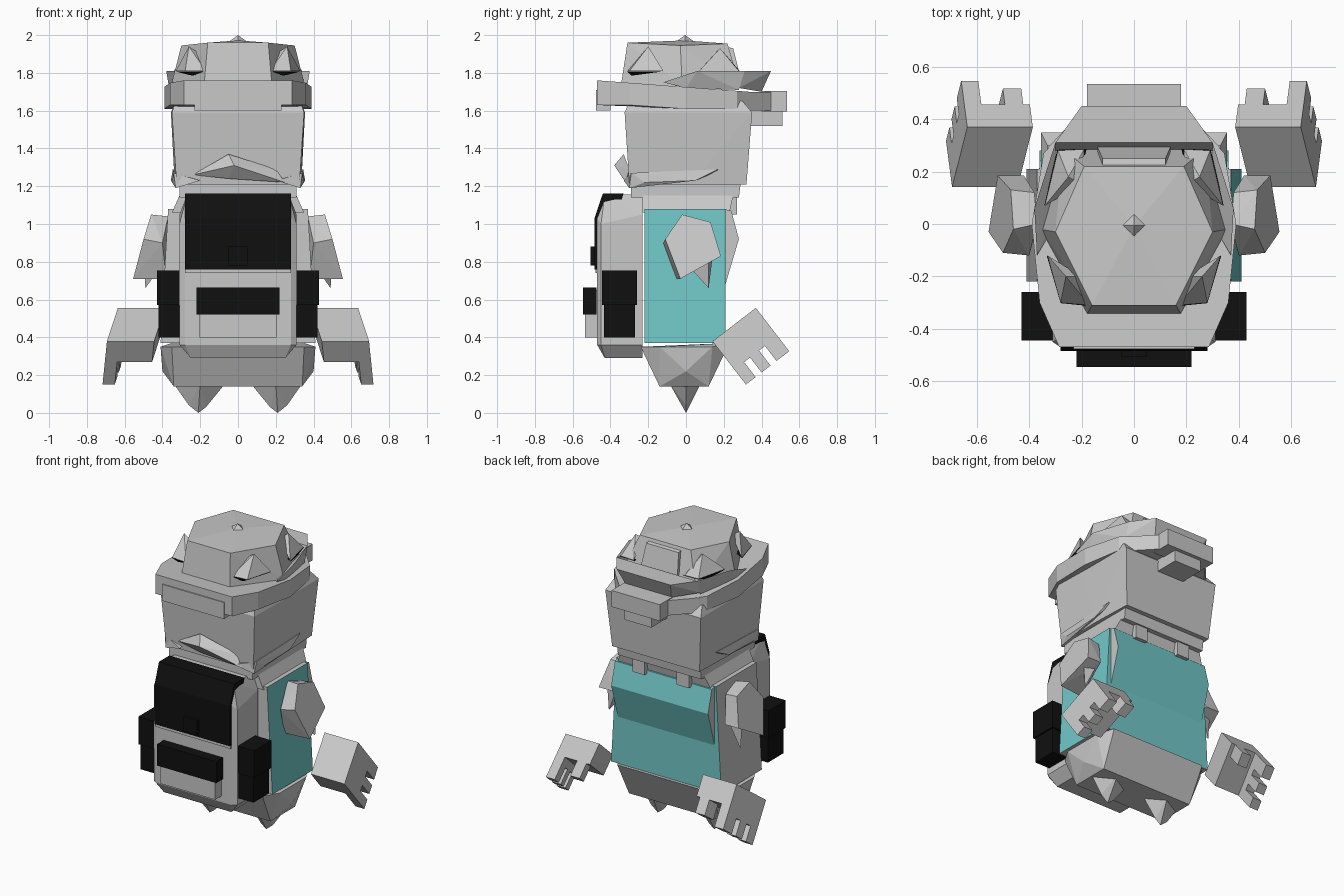
import bpy, bmesh, math
from mathutils import Vector


def material(name, rgb):
    m = bpy.data.materials.new(name)
    m.diffuse_color = (*rgb, 1)
    return m


GREY = material("light grey", (0.58, 0.58, 0.58))
TEAL = material("teal", (0.17, 0.58, 0.58))
BLACK = material("black", (0.005, 0.005, 0.005))


def finish(name, bm, mats, rule=None):
    bmesh.ops.recalc_face_normals(bm, faces=bm.faces)
    bm.normal_update()
    if rule:
        for f in bm.faces:
            f.material_index = 1 if rule(f.normal) else 0
    me = bpy.data.meshes.new(name)
    bm.to_mesh(me)
    bm.free()
    for m in mats:
        me.materials.append(m)
    ob = bpy.data.objects.new(name, me)
    bpy.context.collection.objects.link(ob)
    return ob


def hull(name, pts, mats=(GREY,), rule=None, sym=False):
    """Flat-faced convex solid; sym adds the mirrored points."""
    if sym:
        pts = list(pts) + [(-x, y, z) for x, y, z in pts]
    bm = bmesh.new()
    for p in pts:
        bm.verts.new(p)
    bmesh.ops.convex_hull(bm, input=bm.verts)
    bmesh.ops.delete(bm, geom=[v for v in bm.verts if not v.link_faces], context='VERTS')
    bmesh.ops.dissolve_limit(bm, angle_limit=0.02, verts=bm.verts, edges=bm.edges)
    return finish(name, bm, mats, rule)


def box(name, x, y, z, mat=GREY):
    return hull(name, [(a, b, c) for a in x for b in y for c in z], (mat,))


def pair(name, pts, mat=GREY):
    for s, side in ((1, "right"), (-1, "left")):
        hull(f"{side}_{name}", [(s * x, y, z) for x, y, z in pts], (mat,))


def block(x, y, z):
    return [(a, b, c) for a in x for b in y for c in z]


def profile(half, yz):
    return [(s * half, y, z) for s in (1, -1) for y, z in yz]


# Torso with teal front and one teal side
hull("torso", [(0.41, -0.22, 0.37), (0.41, 0.21, 0.37), (0.37, -0.22, 1.08), (0.37, 0.21, 1.08)],
     (GREY, TEAL), lambda n: n.x > 0.5 or n.y > 0.5, sym=True)
hull("chest_flap", profile(0.36, [(0.2, 1.08), (0.24, 1.07), (0.28, 0.92), (0.2, 0.65)]),
     (GREY, TEAL), lambda n: abs(n.x) < 0.5)
hull("collar", [(0.35, -0.23, 1.06), (0.35, 0.23, 1.06), (0.31, -0.23, 1.15), (0.31, 0.25, 1.15)], sym=True)
pair("collar_tab", block((0.12, 0.21), (0.2, 0.27), (1.05, 1.17)))

# Hips and pointed feet
hull("hips", [(0.41, 0.14, 0.35), (0.41, -0.14, 0.35), (0.35, 0.23, 0.37), (0.35, -0.24, 0.35),
              (0.40, 0.0, 0.22), (0.34, 0.12, 0.14), (0.34, -0.14, 0.14)], sym=True)
pair("foot", [(0.08, 0, 0.14), (0.33, 0, 0.14), (0.2, -0.09, 0.16), (0.2, 0.08, 0.16),
              (0.17, 0, 0.03), (0.21, 0, 0.0), (0.26, 0, 0.04)])

# Backpack with flap, buckle and pockets
hull("backpack", [(0.31, -0.45, 0.36), (0.31, -0.23, 0.36), (0.25, -0.43, 0.29), (0.25, -0.23, 0.29),
                  (0.28, -0.47, 0.36), (0.28, -0.47, 1.03), (0.31, -0.45, 1.0), (0.31, -0.23, 1.05),
                  (0.27, -0.43, 1.155), (0.27, -0.23, 1.155)], sym=True)
hull("backpack_flap", profile(0.28, [(-0.46, 0.76), (-0.485, 0.76), (-0.485, 1.03),
                                     (-0.44, 1.162), (-0.33, 1.162)]), (BLACK,))
box("flap_edge", (-0.28, 0.28), (-0.478, -0.46), (0.74, 0.76))
box("buckle", (-0.05, 0.05), (-0.505, -0.48), (0.78, 0.88), BLACK)
box("front_pocket", (-0.205, 0.205), (-0.535, -0.46), (0.4, 0.65))
box("front_pocket_flap", (-0.22, 0.22), (-0.545, -0.475), (0.52, 0.665), BLACK)
pair("side_pocket", block((0.3, 0.42), (-0.435, -0.27), (0.4, 0.6)), BLACK)
pair("side_pocket_flap", block((0.3, 0.43), (-0.445, -0.26), (0.57, 0.755)), BLACK)

# Sleeves
pair("sleeve", [(0.37, 0.0, 1.04), (0.46, -0.02, 1.05), (0.47, 0.13, 1.01), (0.38, 0.12, 1.0),
                (0.50, -0.11, 0.92), (0.40, -0.12, 0.90), (0.555, -0.03, 0.71), (0.38, -0.05, 0.71),
                (0.52, 0.185, 0.83), (0.42, 0.185, 0.83)])
pair("sleeve_point", [(0.42, 0.03, 0.76), (0.42, 0.14, 0.82), (0.50, 0.12, 0.8), (0.49, 0.12, 0.66)])


# Floating hands: u runs along the fingers, v across the palm
def hand_pts(x, u, v):
    return [(a + 0.08 * b - 0.2 * c, 0.255 + 0.61 * b + 0.79 * c, 0.4675 - 0.79 * b + 0.61 * c)
            for a, b, c in block(x, u, v)]


pair("palm", hand_pts((0.415, 0.665), (0, 0.14), (-0.145, 0.145)))
pair("finger_root", hand_pts((0.6, 0.665), (0.1, 0.19), (-0.145, 0.145)))
for i, v in enumerate(((-0.145, -0.08), (-0.04, 0.02), (0.06, 0.145))):
    pair(f"finger_{i + 1}", hand_pts((0.6, 0.665), (0.18, 0.29), v))
pair("thumb", hand_pts((0.44, 0.51), (0.13, 0.24), (0.06, 0.145)))

# Head
hull("neck", [(0.31, -0.29, 1.14), (0.31, 0.28, 1.14), (0.31, -0.29, 1.22), (0.31, 0.29, 1.22)], sym=True)
hull("head", [(0.325, -0.30, 1.21), (0.325, 0.32, 1.21), (0.335, 0.02, 1.21), (0.35, -0.325, 1.59),
              (0.355, 0.35, 1.59), (0.355, -0.07, 1.59), (0.33, -0.3, 1.65), (0.33, 0.3, 1.65)], sym=True)

# Neck scarf wedges
hull("scarf_knot", [(-0.24, -0.3, 1.26), (-0.05, -0.33, 1.37), (0.2, -0.3, 1.29),
                    (-0.02, -0.38, 1.31), (0.25, -0.32, 1.22), (-0.05, -0.32, 1.24)])
pair("scarf_end", [(0.2, -0.33, 1.23), (0.34, -0.29, 1.27), (0.35, -0.22, 1.22), (0.33, -0.3, 1.19),
                   (0.3, -0.25, 1.24), (0.355, 0.05, 1.23), (0.345, 0.17, 1.29), (0.32, 0.17, 1.28)])

# Tilted hat band, with the front piece and lamp
ring = [(0.285, -0.47), (0.36, -0.3), (0.39, 0.0), (0.345, 0.27), (0.2, 0.42)]
hull("hat_band", [(x, y, z) for x, y in ring
                  for z in (1.61 + 0.02 * (y < -0.1), 1.725 - 0.075 * y)], sym=True)
box("band_plate", (-0.23, 0.23), (-0.477, -0.4), (1.6, 1.71))
hull("lamp_housing", [(0.33, 0.29, z) for z in (1.6, 1.7)] + [(0.18, 0.45, z) for z in (1.6, 1.7)], sym=True)
box("lamp", (-0.18, 0.18), (0.4, 0.535), (1.595, 1.705))
box("lamp_base", (-0.1, 0.1), (0.33, 0.51), (1.52, 1.6))

# Flared hat peak
hull("hat_peak", [(0.17, 0.40, 1.70), (0.2, 0.45, 1.81), (0.2, 0.28, 1.72), (0.3, 0.31, 1.81),
                  (0.3, 0.28, 1.72)], sym=True)
pair("hat_peak_side", [(0.30, 0.31, 1.81), (0.3, 0.28, 1.71), (0.38, 0.06, 1.81), (0.36, 0.0, 1.72),
                       (0.3, 0.0, 1.72), (0.37, -0.12, 1.75)])

# Hat crown with button and front panel
hull("hat_crown", [(0.355, -0.02, 1.73), (0.18, -0.345, 1.73), (0.27, 0.285, 1.73),
                   (0.30, -0.03, 1.945), (0.16, -0.31, 1.96), (0.19, 0.22, 1.955), (0, -0.01, 1.972)], sym=True)
hull("hat_front_panel", [(0.14, 0.295, 1.75), (0.12, 0.25, 1.93), (0.12, 0.2, 1.94), (0.14, 0.2, 1.75)], sym=True)
hull("hat_button", [(0.042, -0.005, 1.97), (0, -0.047, 1.97), (0, 0.037, 1.97), (0, -0.005, 2.0)], sym=True)

# Corner vents with black openings
pair("front_vent", [(0.17, -0.31, 1.81), (0.28, -0.3, 1.81), (0.33, -0.12, 1.81),
                    (0.26, -0.2, 1.94), (0.2, -0.2, 1.90)])
pair("front_vent_opening", [(0.18, -0.312, 1.808), (0.28, -0.302, 1.808), (0.333, -0.12, 1.808),
                            (0.24, -0.29, 1.785), (0.2, -0.2, 1.8)], BLACK)
pair("rear_vent", [(0.34, 0.07, 1.81), (0.29, 0.28, 1.81), (0.19, 0.285, 1.81),
                   (0.25, 0.18, 1.93), (0.2, 0.15, 1.9)])
pair("rear_vent_opening", [(0.342, 0.07, 1.808), (0.293, 0.283, 1.808), (0.18, 0.287, 1.808),
                           (0.3, 0.2, 1.785), (0.22, 0.15, 1.8)], BLACK)
